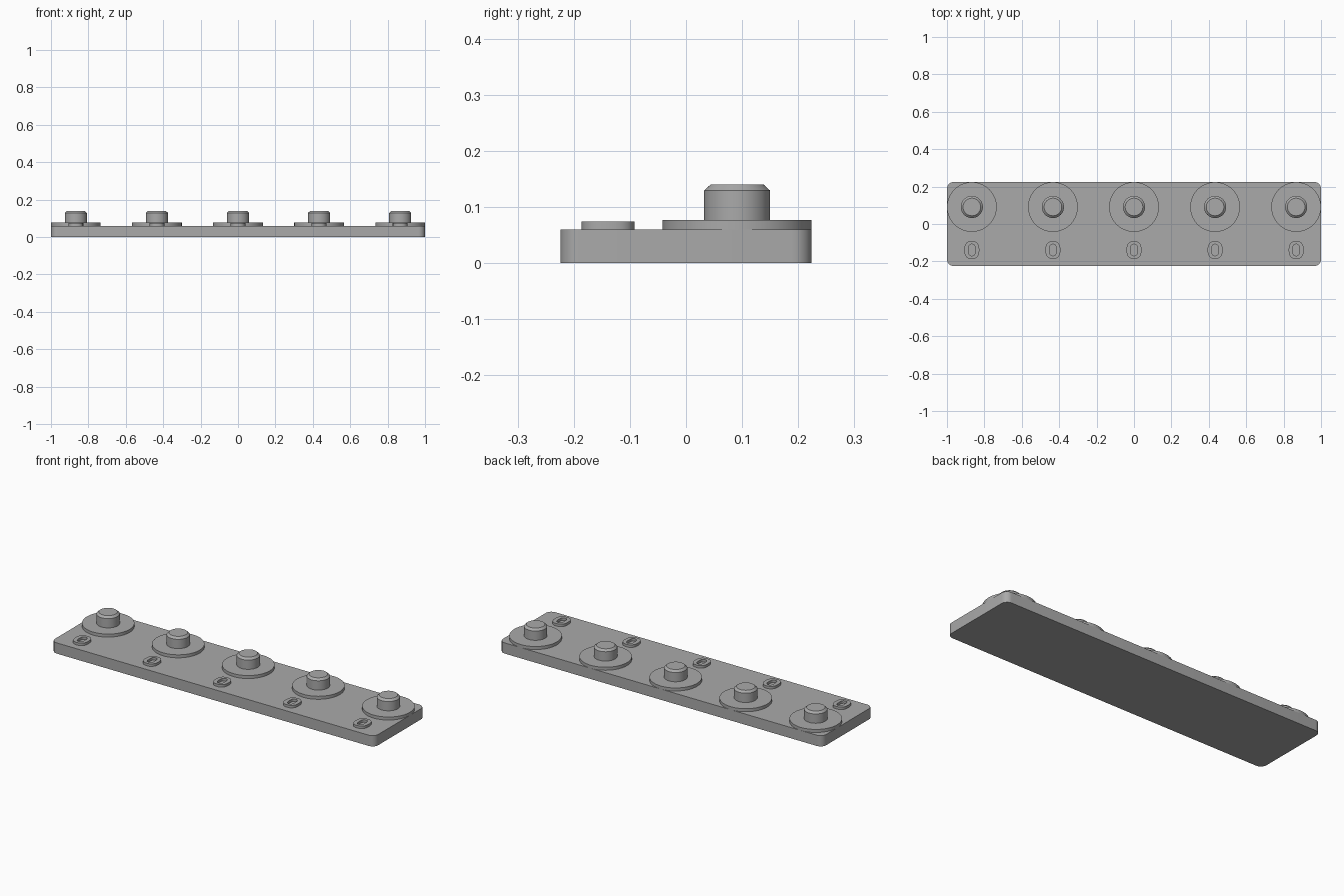
import bpy, bmesh, math

cube = bpy.data.objects.get("Cube")
if cube:
    bpy.data.objects.remove(cube)

grey = bpy.data.materials.new("plain grey")
grey.use_nodes = True
grey.diffuse_color = (0.4, 0.4, 0.4, 1)
grey.node_tree.nodes["Principled BSDF"].inputs["Base Color"].default_value = grey.diffuse_color

PLATE_TOP = 0.06
SPACING = 0.4335


def finish(name, bm, location=(0, 0, 0)):
    """Turn a bmesh into a grey object with sharp edges kept."""
    bmesh.ops.recalc_face_normals(bm, faces=bm.faces)
    mesh = bpy.data.meshes.new(name)
    bm.to_mesh(mesh)
    bm.free()
    mesh.materials.append(grey)
    obj = bpy.data.objects.new(name, mesh)
    obj.location = location
    bpy.context.collection.objects.link(obj)
    bpy.ops.object.select_all(action='DESELECT')
    obj.select_set(True)
    bpy.context.view_layer.objects.active = obj
    bpy.ops.object.shade_smooth_by_angle(angle=math.radians(30))
    return obj


def base_plate(width, depth, height, radius):
    """Flat slab with rounded upright corners."""
    bm = bmesh.new()
    bmesh.ops.create_cube(bm, size=1)
    for v in bm.verts:
        v.co.x *= width
        v.co.y *= depth
        v.co.z = (v.co.z + 0.5) * height
    upright = [e for e in bm.edges if abs(e.verts[0].co.z - e.verts[1].co.z) > height / 2]
    bmesh.ops.bevel(bm, geom=upright, offset=radius, segments=8, profile=0.5, affect='EDGES')
    finish("base_plate", bm)


def lathe(name, profile, location, steps=64):
    """Spin a radius/height profile around z."""
    bm = bmesh.new()
    verts = [bm.verts.new((r, 0, z)) for r, z in profile]
    edges = [bm.edges.new(pair) for pair in zip(verts, verts[1:])]
    bmesh.ops.spin(bm, geom=verts + edges, cent=(0, 0, 0), axis=(0, 0, 1),
                   angle=math.tau, steps=steps)
    bmesh.ops.remove_doubles(bm, verts=bm.verts, dist=0.0001)
    finish(name, bm, location)


def oval(half_x, half_y, power, count=32):
    """Points of a squarish oval."""
    points = []
    for i in range(count):
        c, s = math.cos(math.tau * i / count), math.sin(math.tau * i / count)
        points.append((half_x * math.copysign(abs(c) ** (2 / power), c),
                       half_y * math.copysign(abs(s) ** (2 / power), s)))
    return points


def oval_ring(name, location, height):
    """Raised oval rim with an open slot."""
    bm = bmesh.new()
    outer = oval(0.04, 0.0475, 2.5)
    inner = oval(0.018, 0.031, 2.8)
    loops = [[bm.verts.new((x, y, z)) for x, y in pts]
             for pts, z in ((outer, 0), (outer, height), (inner, height), (inner, 0))]
    for k, loop in enumerate(loops):
        following = loops[(k + 1) % len(loops)]
        for i in range(len(loop)):
            j = (i + 1) % len(loop)
            bm.faces.new((loop[i], loop[j], following[j], following[i]))
    finish(name, bm, location)


base_plate(2.0, 0.448, PLATE_TOP, 0.035)

# Five stations: flange, chamfered peg and oval rim
for n in range(5):
    x = (n - 2) * SPACING
    lathe(f"flange_{n + 1}", [(0, 0), (0.133, 0), (0.133, 0.017), (0, 0.017)],
          (x, 0.091, PLATE_TOP))
    lathe(f"peg_{n + 1}", [(0.059, 0), (0.059, 0.069), (0.047, 0.08), (0, 0.08)],
          (x, 0.091, PLATE_TOP))
    oval_ring(f"oval_rim_{n + 1}", (x, -0.139, PLATE_TOP), 0.014)
